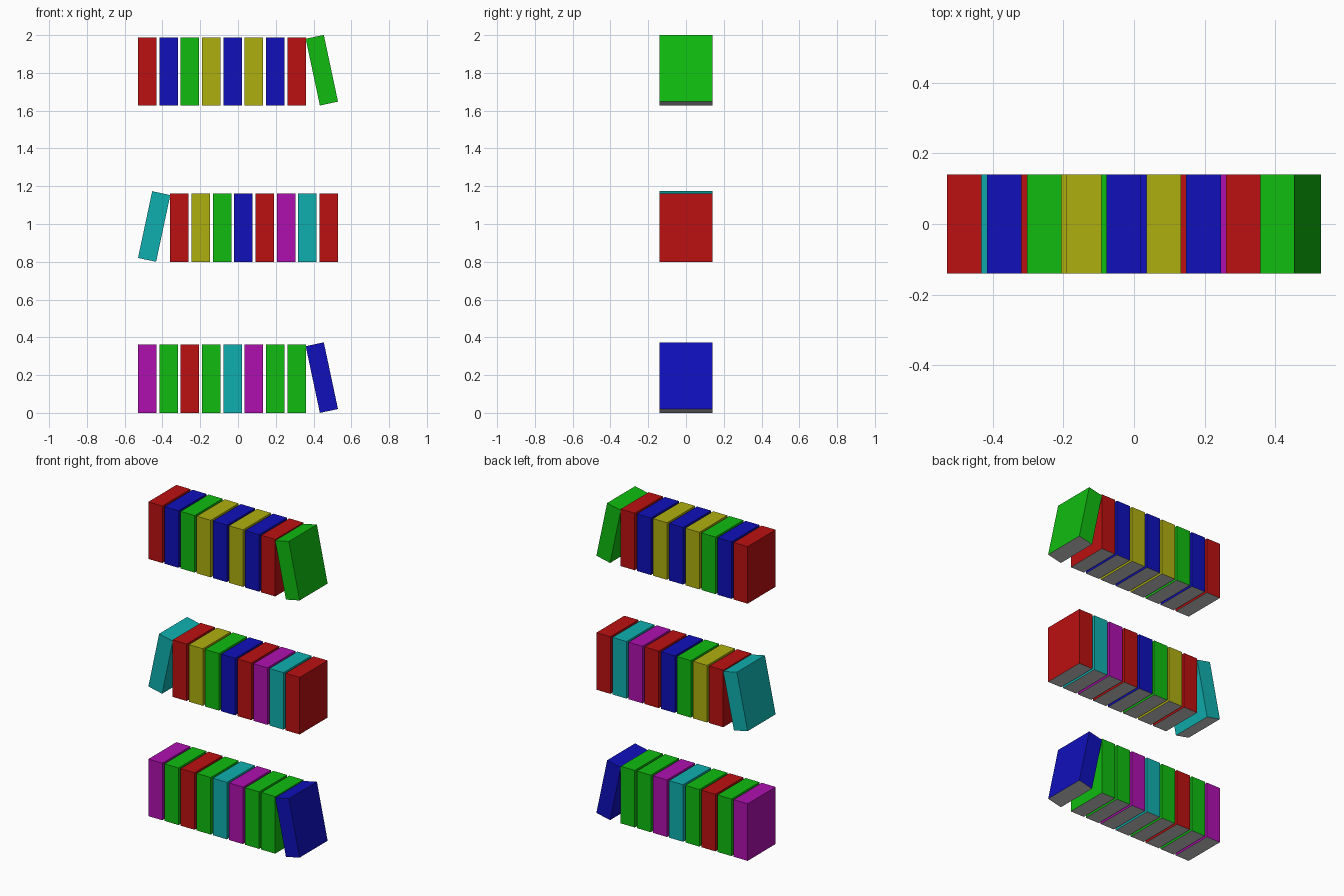
import bpy, bmesh
from math import radians, sin, cos
from mathutils import Matrix

if "Cube" in bpy.data.objects:
    bpy.data.objects.remove(bpy.data.objects["Cube"])

W, D, H = 0.098, 0.28, 0.361      # book thickness, depth, height
PITCH, FIRST = 0.1129, -0.4805    # spacing and first book centre
TILT = radians(12)
PIVOT = 0.4335                    # resting corner of the leaning book

COLORS = {
    "R": ("red", (0.50, 0.005, 0.005, 1)),
    "G": ("green", (0.005, 0.50, 0.005, 1)),
    "B": ("blue", (0.005, 0.005, 0.50, 1)),
    "Y": ("yellow", (0.43, 0.43, 0.005, 1)),
    "M": ("magenta", (0.43, 0.005, 0.43, 1)),
    "C": ("teal", (0.005, 0.43, 0.43, 1)),
}
mats = {}
for key, (name, rgba) in COLORS.items():
    mats[key] = bpy.data.materials.new(name)
    mats[key].diffuse_color = rgba


def book(name, key, x, z, angle=0.0):
    """Box standing on the middle of its bottom face; the bottom stays grey."""
    bm = bmesh.new()
    bmesh.ops.create_cube(bm, size=1, matrix=Matrix.Translation((0, 0, H / 2))
                          @ Matrix.Diagonal((W, D, H, 1)))
    bm.normal_update()
    for f in bm.faces:
        f.material_index = 1 if f.normal.z < -0.5 else 0
    me = bpy.data.meshes.new(name)
    me.materials.append(mats[key])
    me.materials.append(None)
    bm.to_mesh(me)
    bm.free()
    ob = bpy.data.objects.new(name, me)
    ob.location = (x, 0, z)
    ob.rotation_euler = (0, angle, 0)
    bpy.context.collection.objects.link(ob)


# Shelf rows: base height, side the leaning book is on, colours ending with the leaning book
ROWS = [
    ("lower", 0.0, 1, "MGRGCMGGB"),
    ("middle", 0.80, -1, "RCMRBGYRC"),
    ("upper", 1.6275, 1, "RBGYBYBRG"),
]
for row, z, side, keys in ROWS:
    # upright books
    for i, key in enumerate(keys[:-1]):
        book(f"{row}_book_{i + 1}", key, side * (FIRST + i * PITCH), z)
    # leaning book
    book(f"{row}_leaning_book", keys[-1], side * (PIVOT + W / 2 * cos(TILT)),
         z + W / 2 * sin(TILT), -side * TILT)

for m in bpy.data.materials:
    if m.users and not m.is_grease_pencil:
        m.use_nodes = True
        m.node_tree.nodes["Principled BSDF"].inputs["Base Color"].default_value = m.diffuse_color
